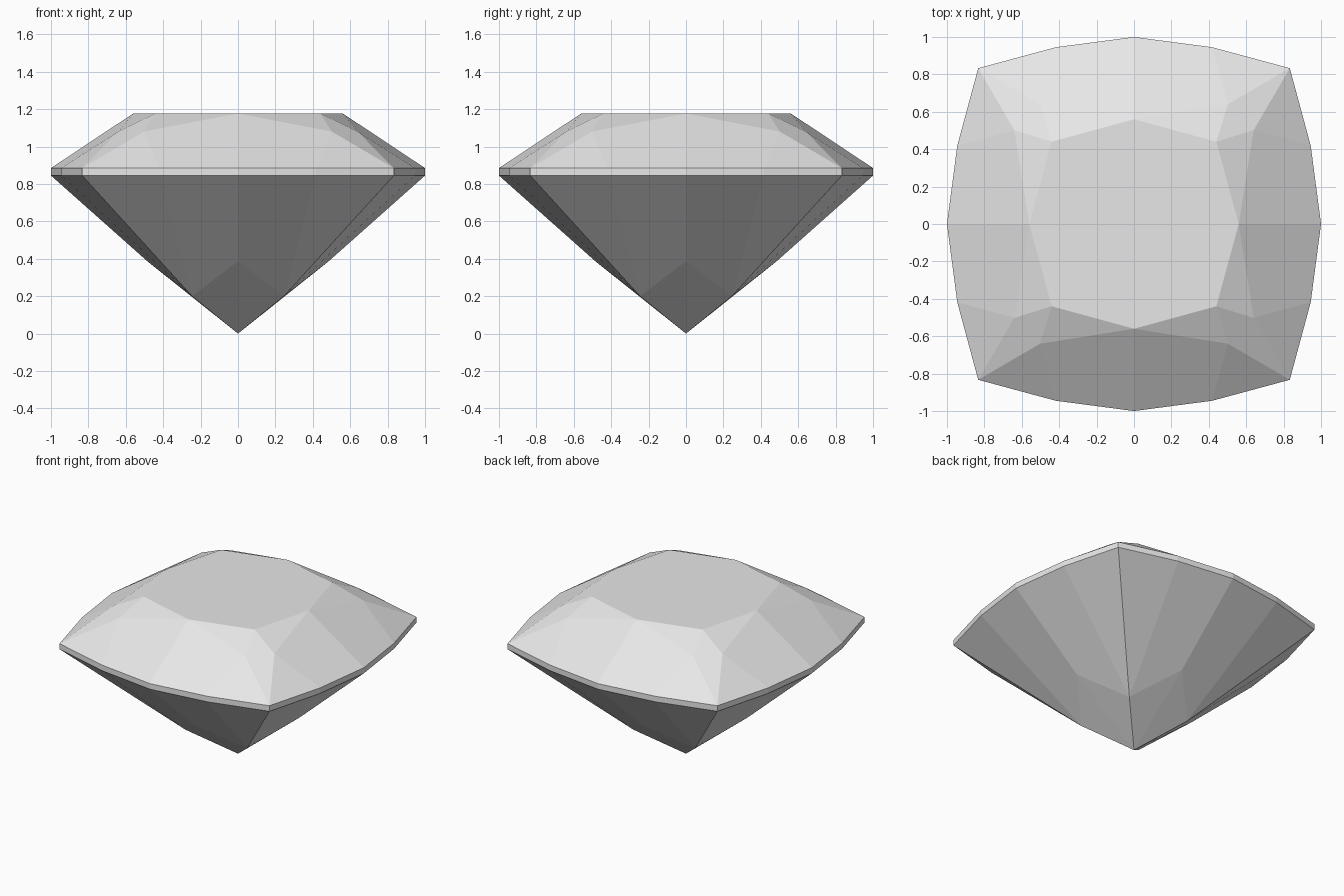
import bpy
import bmesh
from mathutils import Matrix, Vector

cube = bpy.data.objects.get("Cube")
if cube:
    bpy.data.objects.remove(cube, do_unlink=True)

# Pale grey stone material
GREY = (0.8, 0.8, 0.8, 1.0)
stone = bpy.data.materials.new("pale_grey_stone")
stone.use_nodes = True
stone.diffuse_color = GREY
stone.node_tree.nodes["Principled BSDF"].inputs["Base Color"].default_value = GREY

# Key heights
TABLE, GIRDLE_TOP, GIRDLE_LOW = 1.177, 0.885, 0.845

# Girdle outline of one eighth: side middle, between, corner
outline = [(0, 1), (0.418, 0.945), (0.833, 0.833)]
top = [Vector((x, y, GIRDLE_TOP)) for x, y in outline]
low = [Vector((x, y, GIRDLE_LOW)) for x, y in outline]

# Crown and pavilion points of one eighth
table_mid = Vector((0, 0.56, TABLE))
table_corner = Vector((0.44, 0.44, TABLE))
table_centre = Vector((0, 0, TABLE))
star = Vector((0.502, 0.64, 1.08))
star_twin = Vector((star.y, star.x, star.z))
pavilion_mid = Vector((0, 0.485, 0.387))
pavilion_corner = Vector((0.245, 0.245, 0.2))
culet = Vector((0, 0, 0))

facets = [
    (table_centre, table_mid, table_corner),              # table
    (table_mid, star, table_corner),                      # star facet
    (top[0], top[1], star, table_mid),                    # main crown facet
    (top[1], top[2], star),                               # upper girdle facet
    (top[2], table_corner, star),                         # half of corner kite
    (low[0], low[1], top[1], top[0]),                     # girdle band
    (low[1], low[2], top[2], top[1]),
    (low[0], pavilion_mid, pavilion_corner, low[1]),      # main pavilion facet
    (low[1], pavilion_corner, low[2]),                    # lower girdle facet
    (pavilion_mid, culet, pavilion_corner),               # half of culet kite
]

# Repeat the eighth by mirroring across x and turning in quarters
bm = bmesh.new()
for quarter in range(4):
    turn = Matrix.Rotation(quarter * 1.5707963, 3, 'Z')
    for side in (1, -1):
        flip = Matrix.Diagonal((side, 1, 1))
        for facet in facets:
            bm.faces.new([bm.verts.new(turn @ flip @ p) for p in facet])
bmesh.ops.remove_doubles(bm, verts=bm.verts, dist=0.0005)

# Merge the table, corner and culet pieces into single flat facets
bmesh.ops.recalc_face_normals(bm, faces=bm.faces)
bmesh.ops.dissolve_limit(bm, angle_limit=0.01, verts=bm.verts, edges=bm.edges)
bmesh.ops.recalc_face_normals(bm, faces=bm.faces)

mesh = bpy.data.meshes.new("cushion_cut_gem")
bm.to_mesh(mesh)
bm.free()
mesh.materials.append(stone)
gem = bpy.data.objects.new("cushion_cut_gem", mesh)
bpy.context.collection.objects.link(gem)
